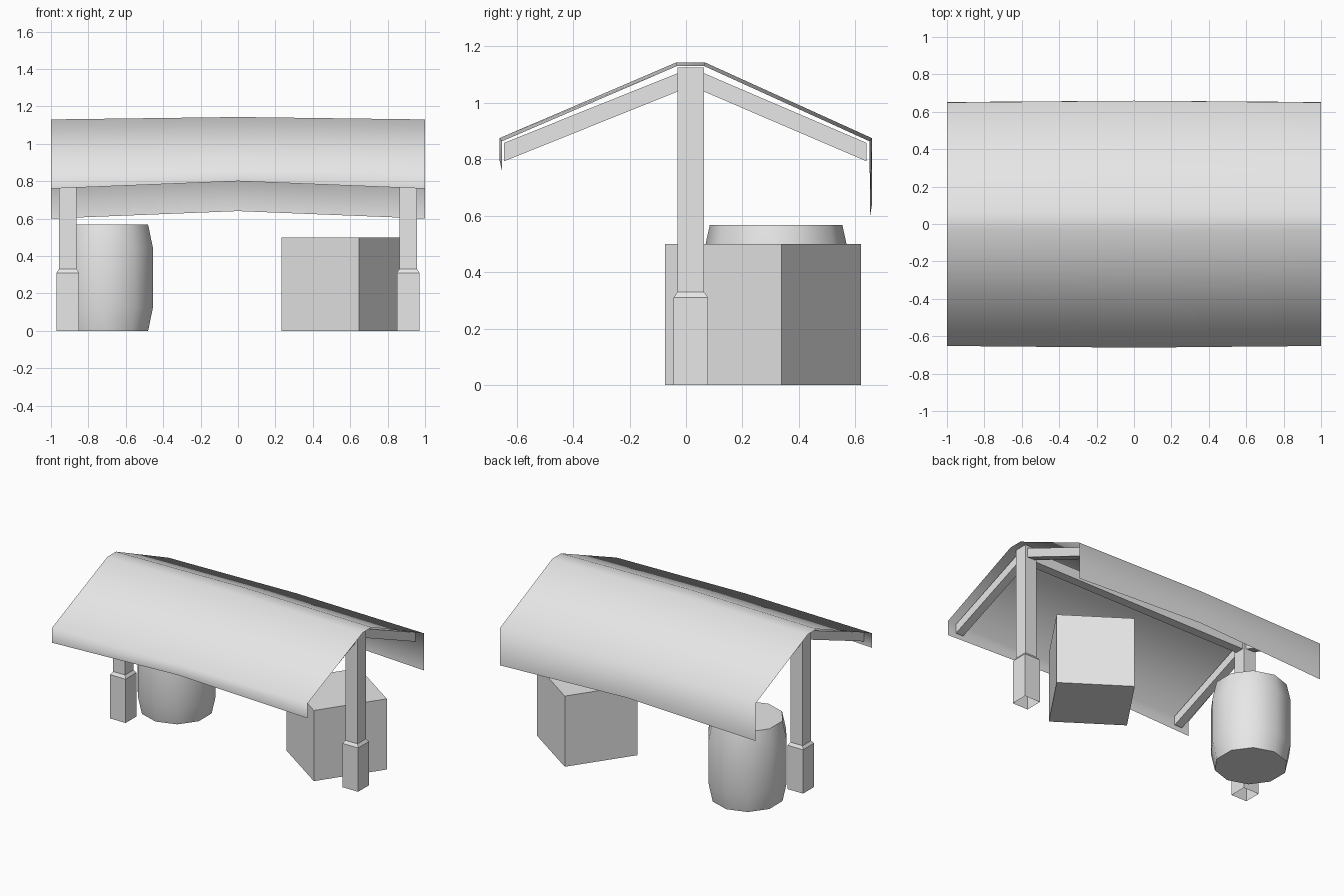
import bpy, bmesh, math

if "Cube" in bpy.data.objects:
    bpy.data.objects.remove(bpy.data.objects["Cube"])

grey = bpy.data.materials.new("plain_grey")
grey.diffuse_color = (0.8, 0.8, 0.8, 1)
grey.use_nodes = True
grey.node_tree.nodes["Principled BSDF"].inputs["Base Color"].default_value = grey.diffuse_color


def finish(name, bm, fix_normals=True):
    if fix_normals:
        bmesh.ops.recalc_face_normals(bm, faces=bm.faces)
    mesh = bpy.data.meshes.new(name)
    bm.to_mesh(mesh)
    bm.free()
    mesh.materials.append(grey)
    ob = bpy.data.objects.new(name, mesh)
    bpy.context.collection.objects.link(ob)
    return ob


def loft(name, rings, closed=True, bottom=True, top=True, smooth=False, fix_normals=True):
    """Skin a list of point rings, with optional flat caps."""
    bm = bmesh.new()
    loops = [[bm.verts.new(p) for p in ring] for ring in rings]
    n = len(loops[0])
    for a, b in zip(loops, loops[1:]):
        for i in range(n if closed else n - 1):
            j = (i + 1) % n
            bm.faces.new((a[i], a[j], b[j], b[i])).smooth = smooth
    if closed and bottom:
        bm.faces.new(loops[0][::-1])
    if closed and top:
        bm.faces.new(loops[-1])
    return finish(name, bm, fix_normals)


def prism(name, profile, x, width):
    """Extrude a (y, z) profile along x."""
    return loft(name, [[(x + s * width / 2, y, z) for y, z in profile] for s in (-1, 1)])


def square(x, y, z, h):
    return [(x + a * h, y + b * h, z) for a, b in ((-1, -1), (1, -1), (1, 1), (-1, 1))]


# Roof: one smooth sheet, bowed up at mid length, with a hanging flap each side
end_profile = [(-0.652, 0.76), (-0.652, 0.864), (-0.033, 1.13),
               (0.065, 1.13), (0.65, 0.864), (0.652, 0.60)]
mid_profile = [(-0.661, 0.80), (-0.661, 0.875), (-0.035, 1.143),
               (0.068, 1.143), (0.659, 0.875), (0.659, 0.64)]
roof = loft("roof_sheet",
            [[(x, y, z) for y, z in prof]
             for x, prof in ((-1, end_profile), (0, mid_profile), (1, end_profile))],
            closed=False, smooth=True, fix_normals=False)
if roof.data.polygons[2].normal.z < 0:
    roof.data.flip_normals()

# Posts with a wider, chamfered foot, and sloping rafters
front_rafter = [(-0.03, 1.04), (-0.03, 1.105), (-0.645, 0.858), (-0.645, 0.793)]
back_rafter = [(0.064, 1.04), (0.064, 1.105), (0.64, 0.858), (0.64, 0.793)]
for side, x in (("left", -0.91), ("right", 0.91)):
    loft(side + "_post",
         [square(x, 0.017, z, h) for z, h in
          ((0, 0.061), (0.31, 0.061), (0.33, 0.047), (1.125, 0.047))], bottom=False)
    prism(side + "_front_rafter", front_rafter, x, 0.06)
    prism(side + "_back_rafter", back_rafter, x, 0.06)

# Ridge beam between the posts
prism("ridge_beam", [(-0.015, 1.04), (0.049, 1.04), (0.049, 1.11), (-0.015, 1.11)], 0, 1.73)

# Crate, turned on the ground
crate = loft("crate", [square(0, 0, z, 0.25) for z in (0, 0.5)])
crate.location = (0.58, 0.273, 0)
crate.rotation_euler.z = math.radians(55.7)

# Ten-sided barrel with smooth staves and flat ends
loft("barrel",
     [[(-0.704 + r * math.sin(i * math.tau / 10), 0.319 + r * math.cos(i * math.tau / 10), z)
       for i in range(10)]
      for z, r in ((0, 0.235), (0.124, 0.262), (0.443, 0.262), (0.567, 0.235))], smooth=True)
